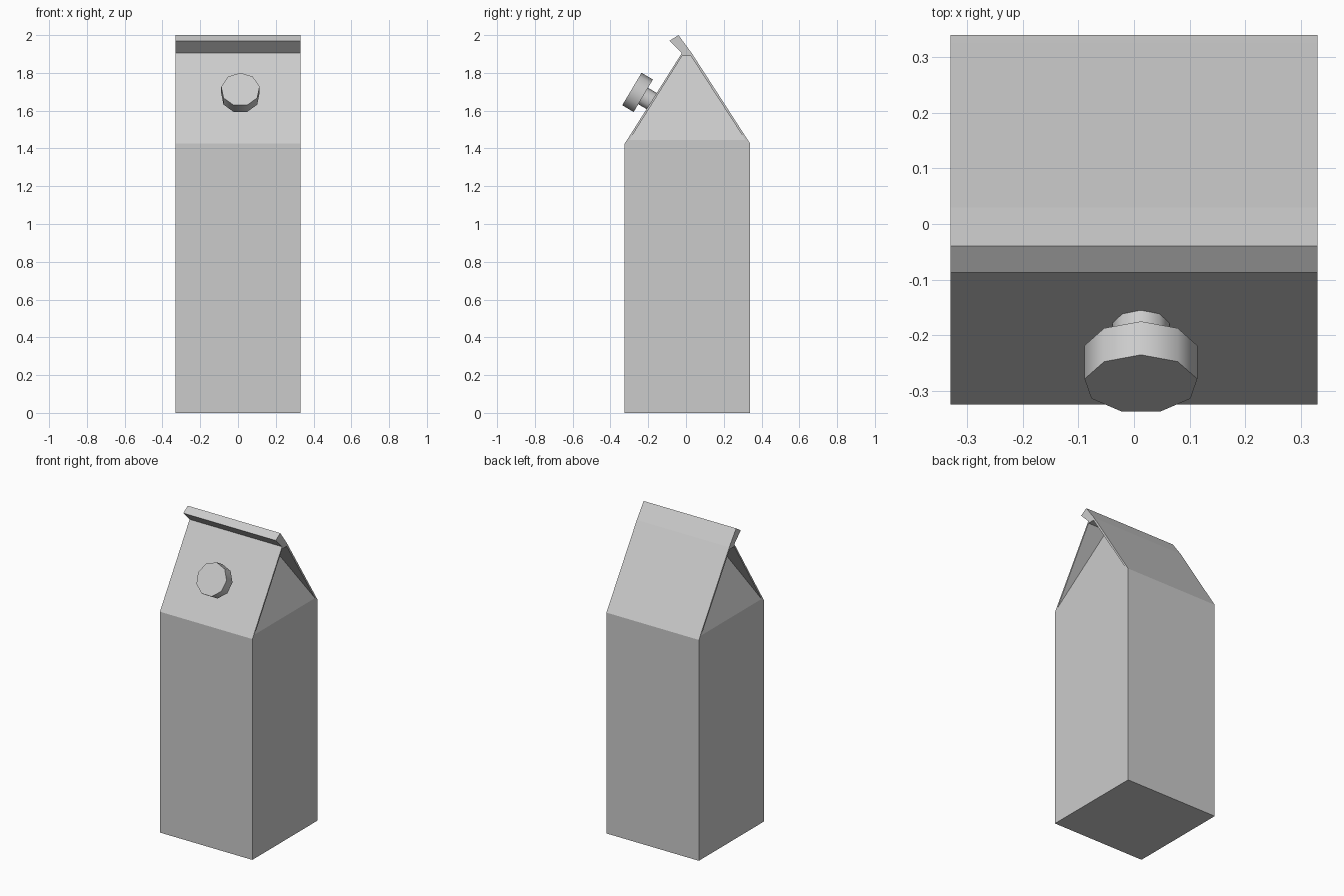
import bpy, bmesh, math
from mathutils import Vector

if "Cube" in bpy.data.objects:
    bpy.data.objects.remove(bpy.data.objects["Cube"])

W = 0.33  # half width in x


def finish(name, bm):
    bmesh.ops.recalc_face_normals(bm, faces=bm.faces)
    me = bpy.data.meshes.new(name)
    bm.to_mesh(me)
    bm.free()
    ob = bpy.data.objects.new(name, me)
    bpy.context.collection.objects.link(ob)
    return ob


def loft(name, a, b):
    """Join two matching closed outlines and cap both ends."""
    bm = bmesh.new()
    va = [bm.verts.new(p) for p in a]
    vb = [bm.verts.new(p) for p in b]
    bm.faces.new(va)
    bm.faces.new(vb)
    n = len(va)
    for i in range(n):
        j = (i + 1) % n
        bm.faces.new((va[i], va[j], vb[j], vb[i]))
    return finish(name, bm)


def extrude_x(name, profile):
    return loft(name, [(-W, y, z) for y, z in profile],
                [(W, y, z) for y, z in profile])


# Carton body with the first sliver of the roof slope
extrude_x("carton_body", [(-.325, 0), (.34, 0), (.34, 1.425), (.327, 1.445),
                          (-.312, 1.445), (-.325, 1.425)])

# Thin roof panels with the folded sealing flap at the ridge
extrude_x("roof_panels", [(-.312, 1.445), (-.022, 1.905), (-.087, 1.97),
                          (-.04, 2.0), (.03, 1.905), (.327, 1.445),
                          (.314, 1.445), (.025, 1.89), (-.02, 1.89),
                          (-.299, 1.445)])


# Gable folds: side triangles leaning inward under the roof
def rect(hx, y0, y1, z):
    return [(-hx, y0, z), (hx, y0, z), (hx, y1, z), (-hx, y1, z)]


loft("gable_folds", rect(W, -.299, .314, 1.445), rect(.19, -.02, .025, 1.89))

# Screw cap and neck, nine-sided, square to the front roof panel
axis = Vector((0, -.86, .51)).normalized()
up = Vector((0, .51, .86)).normalized()
side = Vector((1, 0, 0))
face = Vector((.0125, -.288, 1.712))


def ring(depth, r, n=9):
    c = face - axis * depth
    return [c + (up * math.cos(t) + side * math.sin(t)) * r
            for t in (2 * math.pi * i / n for i in range(n))]


for name, d0, d1, r in (("screw_cap", 0, .07, .103), ("cap_neck", .07, .135, .052)):
    ob = loft(name, ring(d0, r), ring(d1, r))
    bpy.ops.object.select_all(action='DESELECT')
    ob.select_set(True)
    bpy.context.view_layer.objects.active = ob
    bpy.ops.object.shade_smooth_by_angle(angle=math.radians(45))
